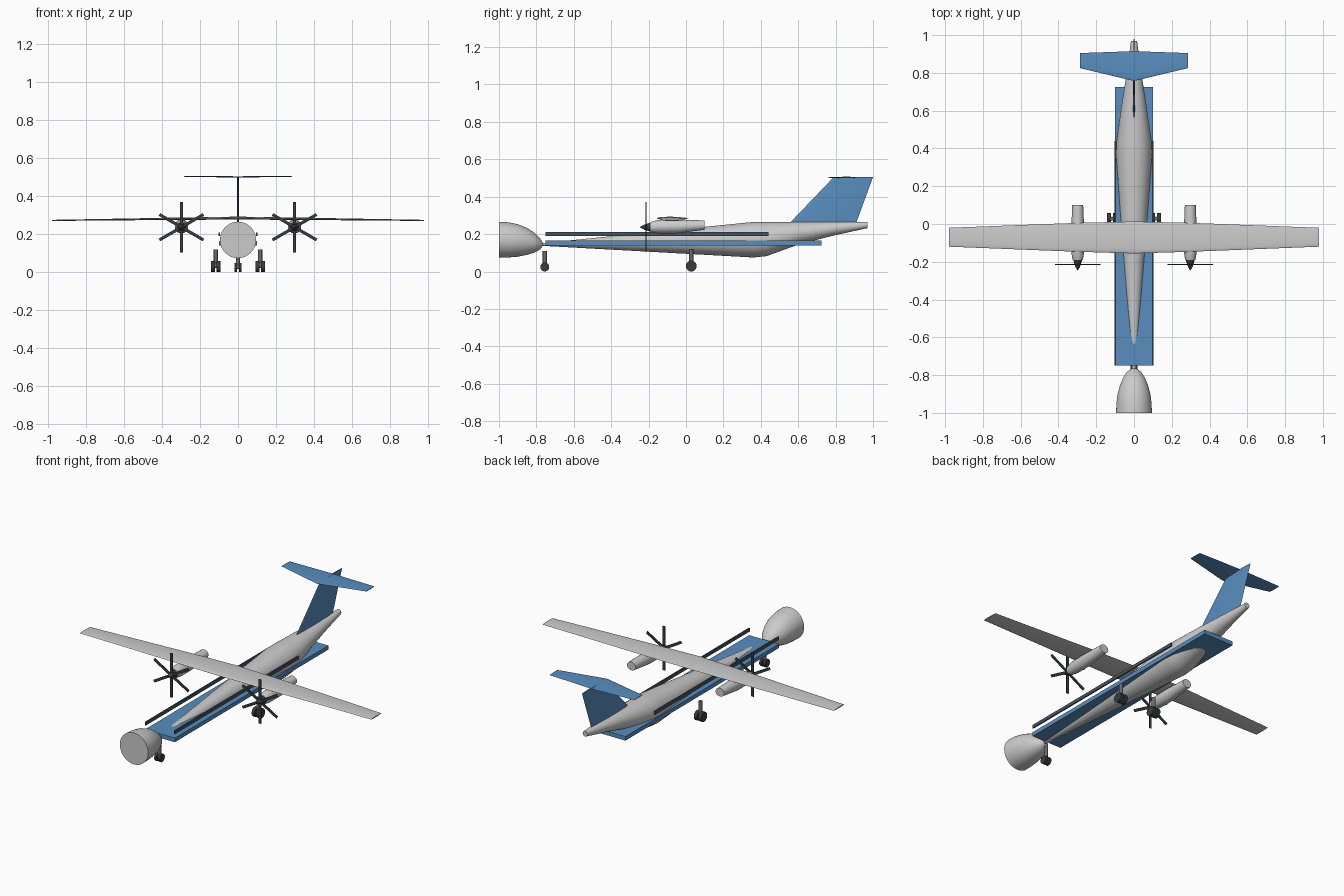
import bpy, bmesh, math
from mathutils import Vector, Matrix

if "Cube" in bpy.data.objects:
    bpy.data.objects.remove(bpy.data.objects["Cube"])


def material(name, rgb):
    m = bpy.data.materials.new(name)
    m.diffuse_color = (*rgb, 1)
    m.use_nodes = True
    m.node_tree.nodes["Principled BSDF"].inputs["Base Color"].default_value = m.diffuse_color
    return m


BLUE = material("blue", (0.1, 0.27, 0.52))
DARK = material("dark", (0.04, 0.045, 0.05))
GLASS = material("glass", (0.06, 0.09, 0.12))
METAL = material("metal", (0.15, 0.15, 0.16))


def finish(name, bm, mat=None, smooth=True):
    bmesh.ops.recalc_face_normals(bm, faces=bm.faces)
    me = bpy.data.meshes.new(name)
    bm.to_mesh(me)
    bm.free()
    ob = bpy.data.objects.new(name, me)
    bpy.context.collection.objects.link(ob)
    if mat:
        me.materials.append(mat)
    if smooth:
        bpy.context.view_layer.objects.active = ob
        ob.select_set(True)
        bpy.ops.object.shade_smooth_by_angle(angle=math.radians(35))
        ob.select_set(False)
    return ob


def skin(name, rings, mat=None):
    """Skin a list of equal-length point rings and cap both ends."""
    bm = bmesh.new()
    vs = [[bm.verts.new(p) for p in r] for r in rings]
    n = len(vs[0])
    for a, b in zip(vs, vs[1:]):
        for i in range(n):
            j = (i + 1) % n
            bm.faces.new((a[i], a[j], b[j], b[i]))
    bm.faces.new(vs[0])
    bm.faces.new(vs[-1])
    return finish(name, bm, mat)


def tube(name, stations, x=0, n=32, mat=None):
    """Round body along y from (y, z centre, half width, half height)."""
    ring = [2 * math.pi * i / n for i in range(n)]
    return skin(name, [[(x + rx * math.cos(a), y, z + rz * math.sin(a)) for a in ring]
                       for y, z, rx, rz in stations], mat)


def airfoil(front, back, thick, n=10):
    """Closed (y, offset) section with a round nose and sharp tail."""
    def half(t):
        return thick * 1.3 * (math.sqrt(t) - 0.55 * t - 0.45 * t ** 3)
    ts = [(1 - math.cos(math.pi * i / n)) / 2 for i in range(n + 1)]
    up = [(front + (back - front) * t, half(t)) for t in ts]
    return up + [(y, -h) for y, h in up[-2:0:-1]]


def box(name, x, y, z, mat):
    bm = bmesh.new()
    bmesh.ops.create_cube(bm, size=1)
    for v in bm.verts:
        v.co = [(r[0] + r[1]) / 2 + c * (r[1] - r[0]) for c, r in zip(v.co, (x, y, z))]
    return finish(name, bm, mat, False)


def cylinder(name, centre, r, length, axis, mat, n=24):
    bm = bmesh.new()
    rot = Matrix.Rotation(math.pi / 2, 4, 'Y') if axis == 'X' else Matrix()
    bmesh.ops.create_cone(bm, cap_ends=True, segments=n, radius1=r, radius2=r, depth=length,
                          matrix=Matrix.Translation(centre) @ rot)
    return finish(name, bm, mat)


# Fuselage: open-ended bulb, pinched neck, long cone, swept-up tail
tube("fuselage", [(-1.0, 0.170, 0.095, 0.096), (-0.95, 0.169, 0.093, 0.094),
                  (-0.90, 0.166, 0.087, 0.087), (-0.85, 0.161, 0.073, 0.072),
                  (-0.81, 0.154, 0.056, 0.053), (-0.78, 0.148, 0.035, 0.030),
                  (-0.765, 0.145, 0.010, 0.008), (-0.745, 0.145, 0.012, 0.009),
                  (0.36, 0.170, 0.095, 0.095), (0.43, 0.174, 0.093, 0.092),
                  (0.60, 0.205, 0.070, 0.061), (0.78, 0.228, 0.042, 0.038),
                  (0.97, 0.249, 0.016, 0.017)], n=40)

# Livery slab and window strips
box("stripe_slab", (-0.1, 0.1), (-0.75, 0.725), (0.14, 0.165), BLUE)
for s, side in ((-1, "left"), (1, "right")):
    box("window_strip_" + side, sorted((s * 0.094, s * 0.102)), (-0.75, 0.44),
        (0.19, 0.21), GLASS)

# High wing: flat underside line, tapering to the tips
wing = [(0.98, -0.12, -0.02, 0.273, 0.006), (0.3, -0.147, 0.006, 0.282, 0.0125),
        (0, -0.156, 0.013, 0.285, 0.016)]
wing = wing + [(-w[0], *w[1:]) for w in wing[-2::-1]]
skin("wing", [[(x, y, z + h) for y, h in airfoil(f, b, t)] for x, f, b, z, t in wing])

# T-tail
skin("fin", [[(h, y, z) for y, h in airfoil(f, b, t)] for z, f, b, t in
             ((0.22, 0.52, 0.895, 0.012), (0.265, 0.56, 0.912, 0.012),
              (0.505, 0.79, 1.0, 0.008))], BLUE)
skin("tailplane", [[(x, y, z + h) for y, h in airfoil(f, b, t)] for x, f, b, z, t in
                   ((-0.285, 0.825, 0.905, 0.505, 0.004), (0, 0.757, 0.915, 0.502, 0.007),
                    (0.285, 0.825, 0.905, 0.505, 0.004))], BLUE)


def wheel_pair(name, x, y, r, gap, width, top):
    for s in (-1, 1):
        cylinder(name + "_wheel", (x + s * gap, y, r), r, width, 'X', DARK)
    cylinder(name + "_axle", (x, y, r), 0.006, gap * 2, 'X', METAL, 12)
    cylinder(name + "_strut", (x, y, (top + r) / 2), 0.011, top - r, 'Z', METAL, 16)


# Engines, propellers and main gear on both sides
for s, side in ((-1, "left"), (1, "right")):
    x = 0.298 * s
    tube("nacelle_" + side, [(-0.19, 0.237, 0.027, 0.027), (-0.15, 0.240, 0.034, 0.036),
                             (-0.05, 0.241, 0.035, 0.037), (0.10, 0.248, 0.029, 0.025)], x)
    tube("spinner_" + side, [(-0.245, 0.237, 0.002, 0.002), (-0.225, 0.237, 0.013, 0.013),
                             (-0.19, 0.237, 0.024, 0.024)], x, 24, DARK)
    bm = bmesh.new()
    for k in range(6):
        turn = Matrix.Translation((x, -0.215, 0.237)) @ Matrix.Rotation(k * math.pi / 3, 4, 'Y')
        bmesh.ops.create_cube(bm, size=1, matrix=turn @ Matrix.Translation((0, 0, 0.069))
                              @ Matrix.Diagonal((0.016, 0.005, 0.13, 1)))
    finish("propeller_" + side, bm, DARK, False)
    wheel_pair("main_gear_" + side, 0.117 * s, 0.028, 0.029, 0.015, 0.02, 0.12)

# Nose gear
wheel_pair("nose_gear", 0, -0.755, 0.024, 0.012, 0.015, 0.11)
